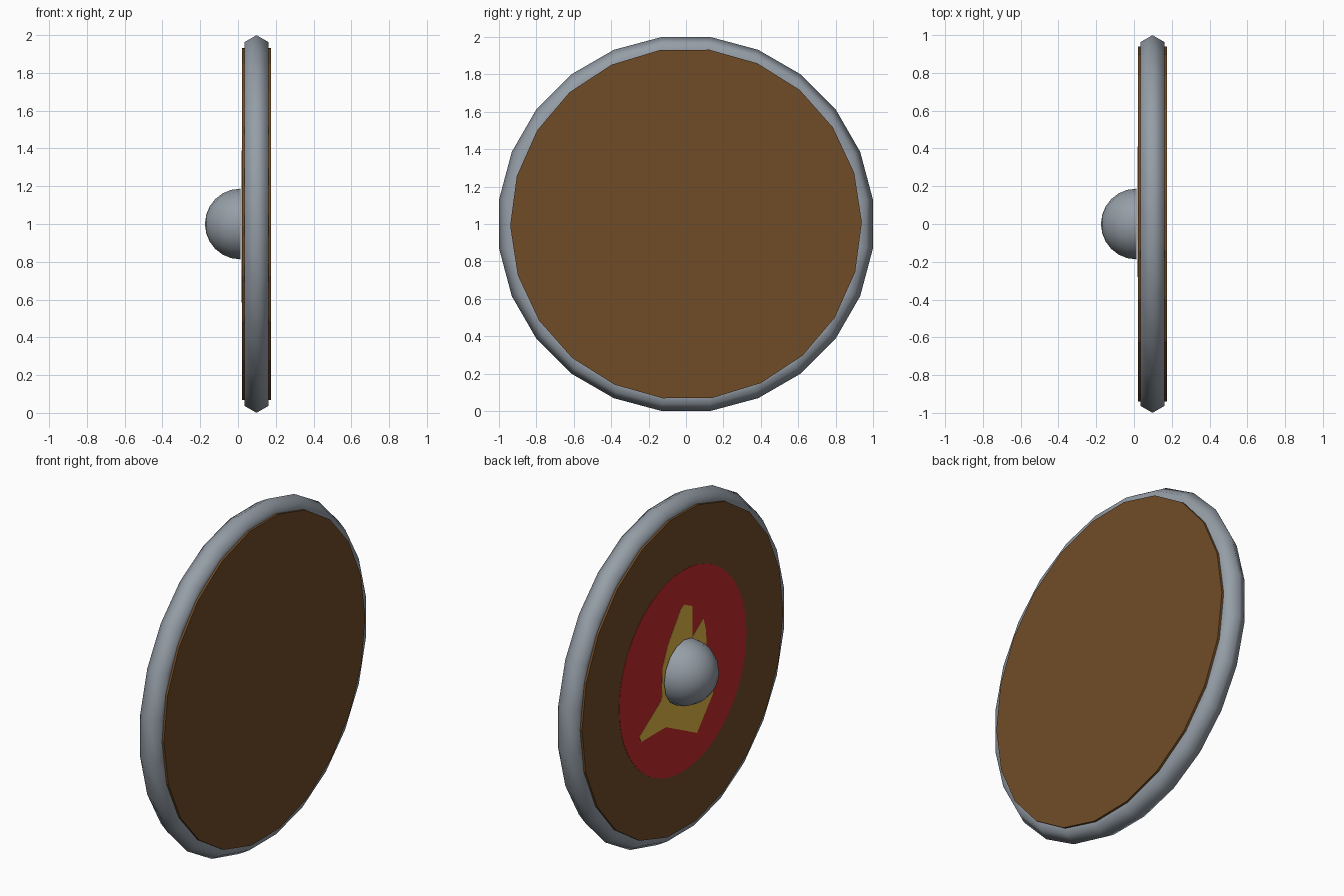
import bpy, bmesh, math

if "Cube" in bpy.data.objects:
    bpy.data.objects.remove(bpy.data.objects["Cube"])


def material(name, rgb):
    m = bpy.data.materials.new(name)
    m.diffuse_color = (*rgb, 1.0)
    m.use_nodes = True
    m.node_tree.nodes["Principled BSDF"].inputs["Base Color"].default_value = m.diffuse_color
    return m


WOOD = material("brown_wood", (0.163, 0.072, 0.020))
STEEL = material("grey_steel", (0.30, 0.34, 0.385))
RED = material("red_paint", (0.55, 0.022, 0.022))
GOLD = material("gold_paint", (0.76, 0.47, 0.058))
CENTRE_Z = 1.0


def finish(name, bm, mat, smooth):
    bmesh.ops.remove_doubles(bm, verts=bm.verts, dist=1e-5)
    bmesh.ops.recalc_face_normals(bm, faces=bm.faces)
    for f in bm.faces:
        f.smooth = smooth
    me = bpy.data.meshes.new(name)
    bm.to_mesh(me)
    bm.free()
    me.materials.append(mat)
    ob = bpy.data.objects.new(name, me)
    bpy.context.collection.objects.link(ob)
    return ob


def lathe(name, profile, sides, mat, turn=0.0, closed=False, smooth=False):
    """Spin (x, radius) points around the shield's x axis."""
    bm = bmesh.new()
    rings = []
    for k in range(sides):
        a = math.radians(turn) + math.tau * k / sides
        rings.append([bm.verts.new((x, r * math.cos(a), CENTRE_Z + r * math.sin(a)))
                      for x, r in profile])
    n = len(profile)
    for k in range(sides):
        p, q = rings[k], rings[(k + 1) % sides]
        for i in range(n if closed else n - 1):
            j = (i + 1) % n
            corners = [p[i], p[j], q[j], q[i]]
            # single triangle where the profile touches the axis
            if profile[i][1] == 0:
                corners = [p[i], p[j], q[j]]
            elif profile[j][1] == 0:
                corners = [p[i], p[j], q[i]]
            bm.faces.new(corners)
    return finish(name, bm, mat, smooth)


def plate(name, points, x_back, x_front, mat):
    """Thin flat plate; points are (right, up) as seen from the painted side."""
    bm = bmesh.new()
    back = [bm.verts.new((x_back, -u, CENTRE_Z + v)) for u, v in points]
    face = bm.faces.new(back)
    ext = bmesh.ops.extrude_face_region(bm, geom=[face], use_keep_orig=True)
    moved = [g for g in ext["geom"] if isinstance(g, bmesh.types.BMVert)]
    bmesh.ops.translate(bm, verts=moved, vec=(x_front - x_back, 0, 0))
    return finish(name, bm, mat, False)


# wooden board
lathe("board", [(0.022, 0), (0.022, 0.94), (0.174, 0.94), (0.174, 0)], 22, WOOD, turn=0.6)

# metal rim: hexagonal tube bent into a ring
tube = [(0.098 + 0.073 * math.sin(math.tau * i / 6), 0.935 + 0.073 * math.cos(math.tau * i / 6))
        for i in range(6)]
lathe("rim", tube, 24, STEEL, turn=7.5, closed=True, smooth=True)

# domed boss in the middle of the painted side
dome = [(0.012 - 0.187 * math.sin(math.pi / 2 * i / 6),
         0.187 * math.cos(math.pi / 2 * i / 6) if i < 6 else 0) for i in range(7)]
lathe("boss", dome, 16, STEEL, smooth=True)

# painted red circle
circle = [(0.594 * math.cos(math.tau * i / 48), 0.594 * math.sin(math.tau * i / 48))
          for i in range(48)]
plate("red_circle", circle, 0.0225, 0.0205, RED)

# painted gold emblem
emblem = [(0.01, 0.39), (0.09, 0.35), (0.09, 0.17), (0.19, 0.24), (0.215, 0.16),
          (0.22, 0.01), (0.28, -0.24), (0.13, -0.415), (-0.16, -0.27), (-0.39, -0.27),
          (-0.41, -0.235), (-0.20, -0.095), (-0.19, 0.095), (-0.14, 0.21), (-0.02, 0.375)]
plate("gold_emblem", emblem, 0.021, 0.019, GOLD)
